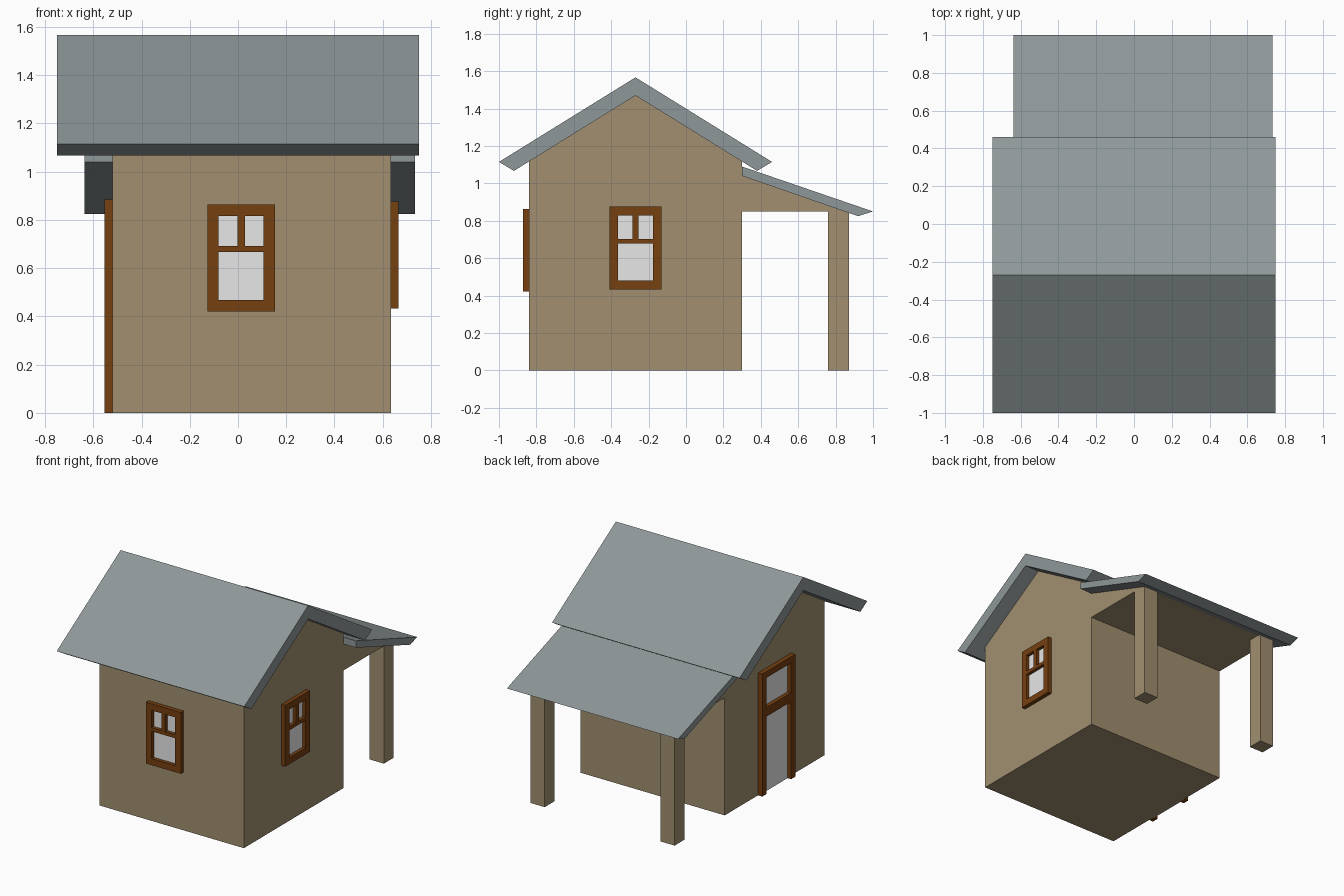
import bpy, bmesh
from mathutils import Matrix

if "Cube" in bpy.data.objects:
    bpy.data.objects.remove(bpy.data.objects["Cube"])


def mat(name, r, g, b):
    m = bpy.data.materials.new(name)
    m.diffuse_color = (r, g, b, 1)
    m.use_nodes = True
    m.node_tree.nodes["Principled BSDF"].inputs["Base Color"].default_value = m.diffuse_color
    return m


WALL = mat("tan wall", 0.358, 0.275, 0.163)
ROOF = mat("grey roof", 0.275, 0.31, 0.32)
WOOD = mat("brown wood", 0.18, 0.05, 0.005)
GLASS = mat("pale glass", 0.8, 0.8, 0.8)


def finish(name, bm, material):
    bmesh.ops.recalc_face_normals(bm, faces=bm.faces)
    me = bpy.data.meshes.new(name)
    bm.to_mesh(me)
    bm.free()
    me.materials.append(material)
    ob = bpy.data.objects.new(name, me)
    bpy.context.collection.objects.link(ob)
    return ob


def add_box(bm, x0, x1, y0, y1, z0, z1):
    m = Matrix.Translation(((x0 + x1) / 2, (y0 + y1) / 2, (z0 + z1) / 2)) \
        @ Matrix.Diagonal((x1 - x0, y1 - y0, z1 - z0, 1))
    bmesh.ops.create_cube(bm, size=1, matrix=m)


def box(name, material, *dims):
    bm = bmesh.new()
    add_box(bm, *dims)
    return finish(name, bm, material)


def prism(name, material, profile, x0, x1):
    """Extrude a (y, z) profile along x."""
    bm = bmesh.new()
    face = bm.faces.new([bm.verts.new((x0, y, z)) for y, z in profile])
    ext = bmesh.ops.extrude_face_region(bm, geom=[face])
    verts = [v for v in ext["geom"] if isinstance(v, bmesh.types.BMVert)]
    bmesh.ops.translate(bm, verts=verts, vec=(x1 - x0, 0, 0))
    return finish(name, bm, material)


X0, X1, Y0, Y1 = -0.52, 0.635, -0.84, 0.30   # house walls
RIDGE = -0.27

# House body and gable
box("house_walls", WALL, X0, X1, Y0, Y1, 0, 1.145)
prism("gable", WALL, [(RIDGE - 0.54, 1.145), (RIDGE + 0.54, 1.145), (RIDGE, 1.475)], X0, X1)

# Main roof: chevron profile
prism("main_roof", ROOF,
      [(-1.0, 1.115), (-0.92, 1.067), (RIDGE, 1.47), (0.38, 1.067), (0.46, 1.115), (RIDGE, 1.567)],
      -0.75, 0.75)

# Porch: sloping roof, solid wedge beneath it, two posts
prism("porch_roof", ROOF, [(Y1, 1.04), (0.92, 0.825), (1.0, 0.85), (Y1, 1.09)], -0.637, 0.733)
prism("porch_wedge", WALL, [(Y1, 0.85), (0.848, 0.85), (Y1, 1.04)], X0, X1)
for side, x in (("left", X0), ("right", X1 - 0.115)):
    box("porch_post_" + side, WALL, x, x + 0.115, 0.76, 0.872, 0, 0.855)


def fitting(name, bars, pane, depth, place):
    """Bars and pane are (u0, u1, z0, z1) on the wall; place maps them to box limits."""
    bm = bmesh.new()
    for b in bars:
        add_box(bm, *place(b, depth))
    finish(name + "_frame", bm, WOOD)
    box(name + "_glass", GLASS, *place(pane, 0.006))


def window_bars(c, z):
    """Frame with a cross rail and a short upper mullion, centred on c."""
    bars = [(c + s * 0.1165 - 0.0235, c + s * 0.1165 + 0.0235, z, z + 0.443) for s in (-1, 1)]
    bars += [(c - 0.093, c + 0.093, z + a, z + b)
             for a, b in ((0, 0.047), (0.245, 0.27), (0.396, 0.443))]
    bars.append((c - 0.015, c + 0.015, z + 0.27, z + 0.396))
    return bars, (c - 0.1, c + 0.1, z + 0.03, z + 0.41)


def on_front(b, d):
    return (b[0], b[1], Y0 - d, Y0, b[2], b[3])


def on_right(b, d):
    return (X1, X1 + d, b[0], b[1], b[2], b[3])


def on_left(b, d):
    return (X0 - d, X0, b[0], b[1], b[2], b[3])


# Windows
fitting("front_window", *window_bars(0.013, 0.421), 0.032, on_front)
fitting("side_window", *window_bars(RIDGE, 0.433), 0.03, on_right)

# Door: two jambs, head and transom
door = [(-0.457, -0.41, 0, 0.885), (-0.127, -0.08, 0, 0.885),
        (-0.41, -0.127, 0.84, 0.885), (-0.41, -0.127, 0.56, 0.625)]
fitting("door", door, (-0.42, -0.12, 0, 0.86), 0.034, on_left)
